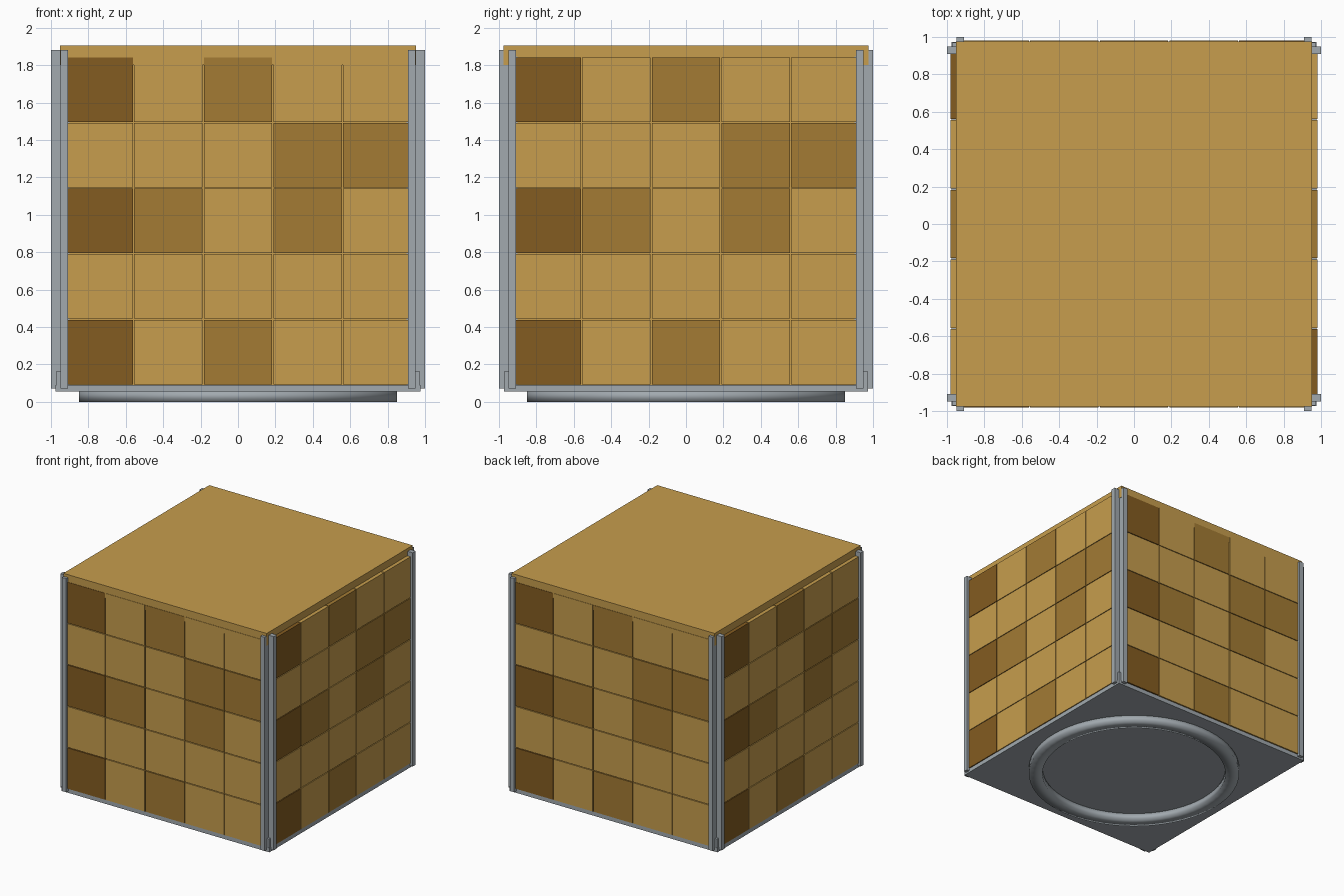
import bpy, bmesh, math
from mathutils import Matrix, Vector

cube = bpy.data.objects.get("Cube")
if cube:
    bpy.data.objects.remove(cube, do_unlink=True)


def make_material(name, colour):
    m = bpy.data.materials.new(name)
    m.use_nodes = True
    m.diffuse_color = (*colour, 1)
    m.node_tree.nodes["Principled BSDF"].inputs["Base Color"].default_value = (*colour, 1)
    return m


light = make_material("light wood", (0.57, 0.34, 0.075))
medium = make_material("medium wood", (0.367, 0.198, 0.034))
dark = make_material("dark wood", (0.231, 0.107, 0.015))
metal = make_material("grey metal", (0.36, 0.40, 0.43))


def add_box(bm, lo, hi, index=0):
    """Add an axis-aligned box between two corners."""
    lo, hi = Vector(lo), Vector(hi)
    mat = Matrix.Translation((lo + hi) / 2) @ Matrix.Diagonal((*(hi - lo), 1))
    verts = bmesh.ops.create_cube(bm, size=1, matrix=mat)["verts"]
    for face in {f for v in verts for f in v.link_faces}:
        face.material_index = index


def finish(bm, name, materials, turn=0):
    bmesh.ops.rotate(bm, verts=bm.verts, matrix=Matrix.Rotation(turn, 3, "Z"))
    mesh = bpy.data.meshes.new(name)
    bm.to_mesh(mesh)
    bm.free()
    for m in materials:
        mesh.materials.append(m)
    obj = bpy.data.objects.new(name, mesh)
    bpy.context.collection.objects.link(obj)
    return obj


def boxes(name, material, corners, turn=0):
    bm = bmesh.new()
    for lo, hi in corners:
        add_box(bm, lo, hi)
    return finish(bm, name, [material], turn)


# Inner body, seen through the seams
boxes("body", light, [((-.945, -.945, .085), (.945, .945, 1.85))])

# Lid with a lip folded down at front and back
boxes("lid", light, [
    ((-.953, -.977, 1.845), (.953, .977, 1.905)),
    ((-.953, -.977, 1.80), (.953, -.94, 1.85)),
    ((-.953, .94, 1.80), (.953, .977, 1.85)),
])

# Base plate
boxes("base_plate", metal, [((-.975, -.972, .055), (.975, .972, .09))])

# Tiled walls, rows listed from the top: L light, M medium, D dark
PATTERN = ["DLMLL", "LLLMM", "DMLML", "LLLLL", "DLMLL"]
SIDES = ["front", "left", "back", "right"]
WIDTH, HEIGHT, BOTTOM, GAP = 0.372, 0.351, 0.09, 0.003

for i, side in enumerate(SIDES):
    turn = i * math.pi / 2
    bm = bmesh.new()
    for r, row in enumerate(PATTERN):
        for c, shade in enumerate(row):
            x = (c - 2.5) * WIDTH
            z = BOTTOM + (4 - r) * HEIGHT
            add_box(bm, (x + GAP, -.98, z + GAP),
                    (x + WIDTH - GAP, -.94, z + HEIGHT - GAP), "LMD".index(shade))
    finish(bm, side + "_tiles", [light, medium, dark], turn)

    # Pair of upright trims and a small foot at each corner
    boxes(side + "_corner_trim", metal, [
        ((.91, -1, .07), (.95, -.90, 1.88)),
        ((.90, -.95, .07), (1, -.91, 1.88)),
    ], turn)
    boxes(side + "_corner_foot", metal, [((.92, -.97, .055), (.97, -.92, .165))], turn)

# Round foot ring: a rectangular section turned about z
bm = bmesh.new()
section = [(.74, .06), (.74, 0), (.85, 0), (.85, .06)]
ring = [bm.verts.new((r, 0, z)) for r, z in section]
edges = [bm.edges.new((ring[k], ring[(k + 1) % 4])) for k in range(4)]
bmesh.ops.spin(bm, geom=ring + edges, cent=(0, 0, 0), axis=(0, 0, 1),
               angle=math.tau, steps=64, use_merge=True)
bmesh.ops.remove_doubles(bm, verts=bm.verts, dist=1e-4)
bmesh.ops.recalc_face_normals(bm, faces=bm.faces)
for f in bm.faces:
    f.smooth = True
finish(bm, "foot_ring", [metal])
